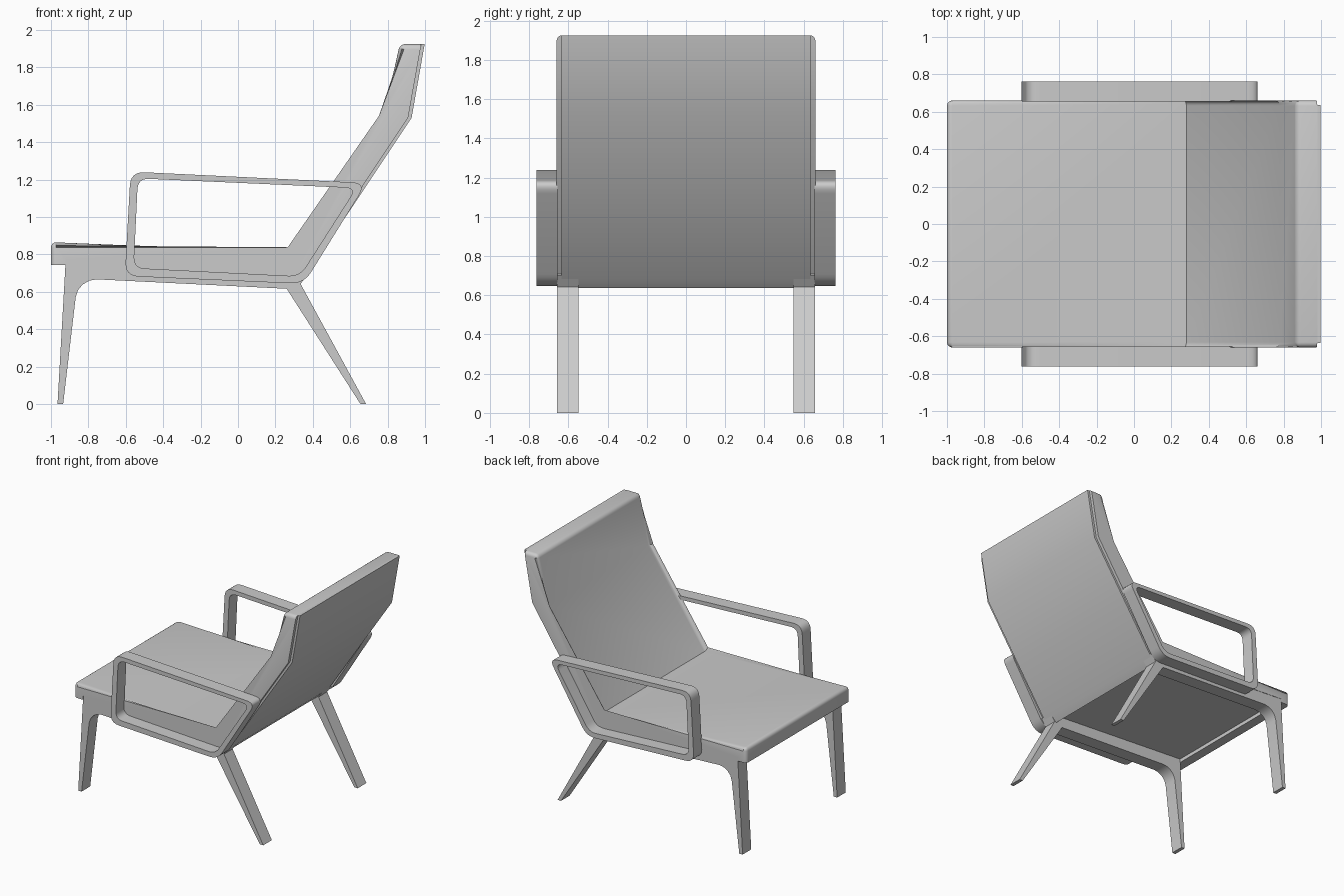
import bpy, bmesh
from mathutils import Vector

if "Cube" in bpy.data.objects:
    bpy.data.objects.remove(bpy.data.objects["Cube"])


def finish(bm, name):
    bmesh.ops.recalc_face_normals(bm, faces=bm.faces)
    mesh = bpy.data.meshes.new(name)
    bm.to_mesh(mesh)
    bm.free()
    ob = bpy.data.objects.new(name, mesh)
    bpy.context.collection.objects.link(ob)
    bpy.ops.object.select_all(action='DESELECT')
    ob.select_set(True)
    bpy.context.view_layer.objects.active = ob
    bpy.ops.object.shade_smooth_by_angle(angle=0.6)
    return ob


def rounded(points, radius, steps=6):
    """Replace each corner of an (x, z) outline with a smooth arc."""
    out, n = [], len(points)
    for i in range(n):
        p, a, b = (Vector(points[j % n]) for j in (i, i - 1, i + 1))
        s = p + (a - p).normalized() * radius
        e = p + (b - p).normalized() * radius
        for k in range(steps + 1):
            t = k / steps
            out.append(s * (1 - t) ** 2 + p * 2 * t * (1 - t) + e * t ** 2)
    return out


def prism(points, y0, y1):
    """Extrude an (x, z) outline along y; returns the bmesh and both rings."""
    bm = bmesh.new()
    a = [bm.verts.new((x, y0, z)) for x, z in points]
    b = [bm.verts.new((x, y1, z)) for x, z in points]
    bm.faces.new(a)
    bm.faces.new(b[::-1])
    n = len(points)
    for i in range(n):
        j = (i + 1) % n
        bm.faces.new((a[i], a[j], b[j], b[i]))
    return bm, a, b


def loop_band(outer, inner, y0, y1):
    """Closed rectangular-section band between two matching outlines."""
    bm = bmesh.new()
    rings = [[bm.verts.new((x, y, z)) for x, z in pts]
             for pts, y in ((outer, y0), (outer, y1), (inner, y1), (inner, y0))]
    n = len(outer)
    for r in range(4):
        p, q = rings[r], rings[(r + 1) % 4]
        for i in range(n):
            j = (i + 1) % n
            bm.faces.new((p[i], p[j], q[j], q[i]))
    return bm


# Upholstered seat and back in one piece, recessed underneath
cushion = [(-1, 0.745), (-1, 0.866), (0.28, 0.81), (0.78, 1.53),
           (0.865, 1.925), (0.98, 1.925), (0.91, 1.533), (0.335, 0.665),
           (0.31, 0.70), (-0.92, 0.775), (-0.92, 0.745)]
bm, a, b = prism(cushion, -0.66, 0.66)
soft = [bm.edges.get((r[i], r[i + 1])) for r in (a, b) for i in range(5)]
soft += [bm.edges.get((a[i], b[i])) for i in (1, 4)]
bmesh.ops.bevel(bm, geom=soft, offset=0.028, segments=4, profile=0.5,
                affect='EDGES')
finish(bm, "seat_cushion")

# Thin bent panel behind the backrest
panel = [(0.32, 0.637), (0.365, 0.685), (0.928, 1.53), (0.998, 1.925),
         (0.978, 1.925), (0.905, 1.533), (0.33, 0.665)]
finish(prism(panel, -0.635, 0.635)[0], "back_panel")

# Side frames: front leg, rail and raked rear leg in one outline
frame = [(-0.965, 0), (-0.935, 0), (-0.868, 0.57), (-0.855, 0.61),
         (-0.83, 0.64), (-0.795, 0.66), (-0.755, 0.667), (0.26, 0.617),
         (0.655, 0), (0.685, 0), (0.335, 0.642), (0.375, 0.70),
         (0.30, 0.745), (-0.92, 0.79)]

# Armrest loops on the outer sides
outer = rounded([(-0.605, 0.685), (0.352, 0.643), (0.687, 1.182),
                 (-0.574, 1.243)], 0.075)
inner = rounded([(-0.558, 0.728), (0.33, 0.683), (0.632, 1.155),
                 (-0.535, 1.207)], 0.06)

for side, label in ((-1, "right"), (1, "left")):
    finish(prism(frame, side * 0.547, side * 0.657)[0], label + "_leg_frame")
    finish(loop_band(outer, inner, side * 0.655, side * 0.762),
           label + "_armrest")
